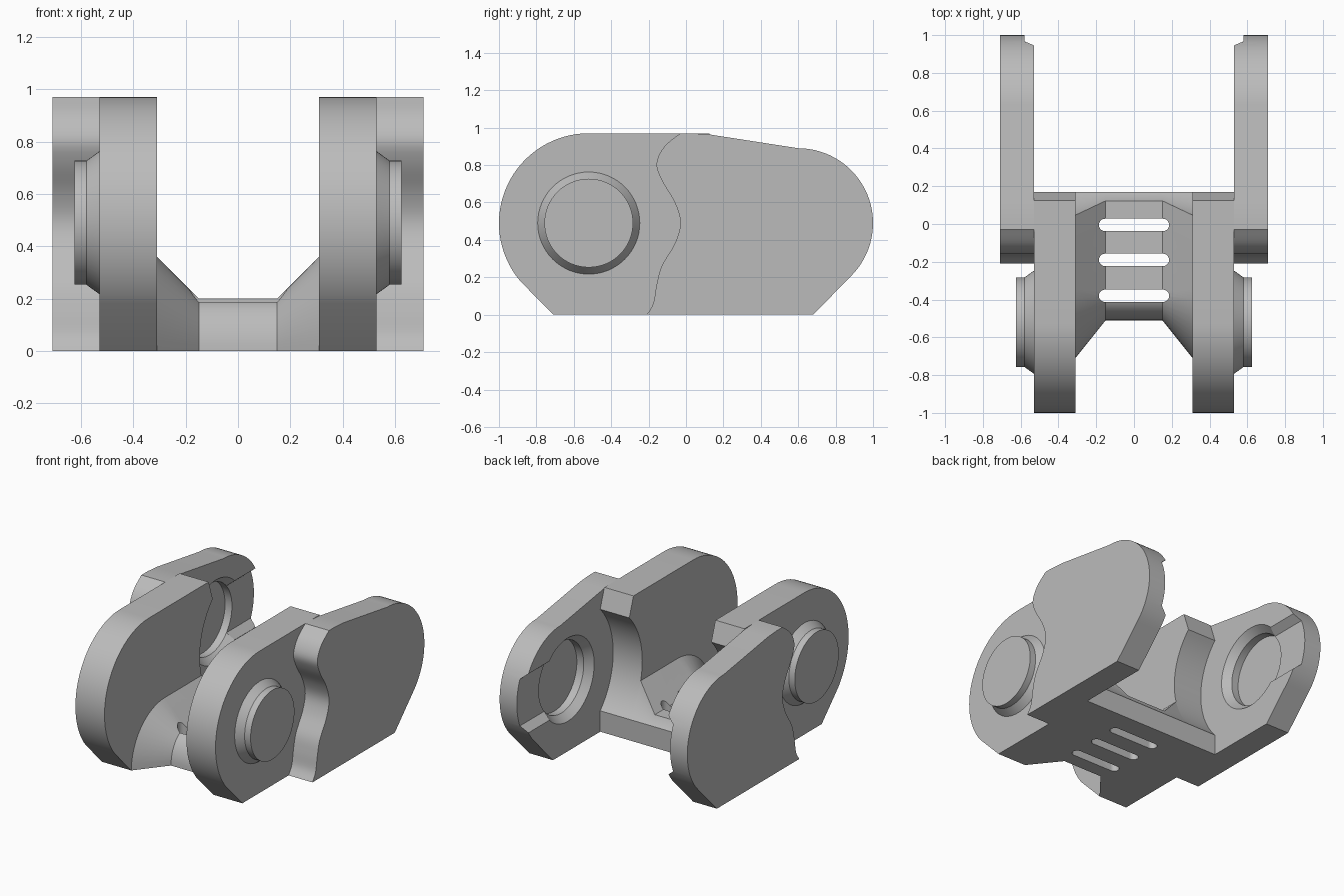
import bpy, bmesh
from math import sin, cos, pi, radians, sqrt, acos, asin

if "Cube" in bpy.data.objects:
    bpy.data.objects.remove(bpy.data.objects["Cube"])

grey = bpy.data.materials.new("matte grey")
grey.use_nodes = True
grey.diffuse_color = (0.5, 0.5, 0.5, 1)
grey.node_tree.nodes["Principled BSDF"].inputs["Base Color"].default_value = (0.5, 0.5, 0.5, 1)

AXIS_Z = 0.49        # height of the pivot axis
PIVOT = 0.52         # distance of each pivot from the middle
IN, MID, OUT = 0.31, 0.53, 0.71   # plate faces across the width


def arc(cy, cz, r, a0, a1, n=24):
    steps = [radians(a0 + (a1 - a0) * i / n) for i in range(n + 1)]
    return [(cy + r * cos(a), cz + r * sin(a)) for a in steps]


def loft(name, rings):
    """Closed solid through matching rings of 3D points."""
    bm = bmesh.new()
    loops = [[bm.verts.new(p) for p in ring] for ring in rings]
    for a, b in zip(loops, loops[1:]):
        for i in range(len(a)):
            j = (i + 1) % len(a)
            bm.faces.new((a[i], a[j], b[j], b[i]))
    bm.faces.new(loops[0])
    bm.faces.new(loops[-1])
    bmesh.ops.recalc_face_normals(bm, faces=bm.faces)
    mesh = bpy.data.meshes.new(name)
    bm.to_mesh(mesh)
    bm.free()
    mesh.materials.append(grey)
    ob = bpy.data.objects.new(name, mesh)
    bpy.context.collection.objects.link(ob)
    return ob


def side_prism(name, outline, x0, x1):
    return loft(name, [[(x, y, z) for y, z in outline] for x in (x0, x1)])


def turned(name, cy, stations):
    """Round part about the pivot axis from (x, radius) stations."""
    return loft(name, [[(x, y, z) for y, z in arc(cy, AXIS_Z, r, 0, 360, 64)[:-1]]
                       for x, r in stations])


def activate(ob):
    bpy.ops.object.select_all(action='DESELECT')
    ob.select_set(True)
    bpy.context.view_layer.objects.active = ob


def cut(ob, cutters):
    for c in cutters:
        c.hide_render = True
        mod = ob.modifiers.new("cut", 'BOOLEAN')
        mod.operation, mod.solver, mod.object = 'DIFFERENCE', 'EXACT', c
        activate(ob)
        bpy.ops.object.modifier_apply(modifier=mod.name)
        bpy.data.objects.remove(c)


def finish(ob, mirror=True):
    if mirror:
        ob.modifiers.new("mirror", 'MIRROR')
        activate(ob)
        bpy.ops.object.modifier_apply(modifier="mirror")
    activate(ob)
    bpy.ops.object.shade_smooth_by_angle(angle=radians(25))


# Inner plates: round front, hollow rear end that clears the next link
R = 0.5
REAR = 0.17
half = 180 / pi * acos((0.53 - REAR) / R)
inner = [(-0.71, 0)] + arc(-PIVOT, AXIS_Z, 0.48, 220, 90, 32) + [(0.125, 0.97)]
inner += arc(0.53, AXIS_Z, R, 180 - half, 180 + half) + [(REAR, 0)]
finish(side_prism("inner_plates", inner, IN, MID))

# Outer plates: wavy front edge, rounded rear
knots = [(-0.21, 0), (-0.175, 0.06), (-0.157, 0.16), (-0.13, 0.26), (-0.06, 0.38),
         (-0.03, 0.49), (-0.06, 0.6), (-0.13, 0.72), (-0.157, 0.81), (-0.115, 0.9), (-0.03, 0.97)]


def spline(p, n=5):
    out = []
    for i in range(len(p) - 1):
        a, b, c, d = p[max(i - 1, 0)], p[i], p[i + 1], p[min(i + 2, len(p) - 1)]
        for k in range(n):
            t = k / n
            out.append(tuple(0.5 * (2 * b[m] + (c[m] - a[m]) * t
                       + (2 * a[m] - 5 * b[m] + 4 * c[m] - d[m]) * t * t
                       + (3 * b[m] - a[m] - 3 * c[m] + d[m]) * t ** 3) for m in (0, 1)))
    return out + [p[-1]]


outer = spline(knots) + [(0.03, 0.97), (0.13, 0.963)]
outer += arc(0.6, AXIS_Z, 0.4, 90, -45, 32) + [(0.68, 0)]
plates = side_prism("outer_plates", outer, MID, OUT)

# Stepped round socket and the tapered lead-in to it
socket = turned("socket_cutter", PIVOT, [(0.52, 0.293), (0.58, 0.243), (0.632, 0.243)])
section = [(0.52, 0.21), (0.58, 0.16), (0.58, -0.16), (0.52, -0.21)]
lead_in = loft("lead_in_cutter", [[(x, y, AXIS_Z + z) for x, z in section] for y in (0.7, 1.1)])
cut(plates, [socket, lead_in])
finish(plates)

# Pivot pegs with a conical foot
finish(turned("pegs", -PIVOT, [(0.5, 0.273), (MID, 0.273), (0.58, 0.237), (0.625, 0.237)]))


# Floor with ramped sides, rounded front and hollow rear
def floor_ring(x, front, crest, h):
    pts = [(front + (crest - front) * (1 - cos(t)), h * sin(t))
           for t in [pi / 2 * i / 12 for i in range(13)]]
    top = 180 - 180 / pi * asin((h - AXIS_Z) / R)
    pts += arc(0.53, AXIS_Z, R, top, 180 + half, 8) + [(REAR, 0)]
    return [(x, y, z) for y, z in pts]


edge, centre = (-0.71, -0.35, 0.36), (-0.51, -0.36, 0.2)
floor = loft("floor", [floor_ring(-IN, *edge), floor_ring(-0.15, *centre),
                       floor_ring(0.15, *centre), floor_ring(IN, *edge)])

# Three round-ended slots
slots = []
for y in (-0.005, -0.19, -0.38):
    outline = [(0.153 + a, b) for a, b in arc(0, 0, 0.033, -90, 90, 10)]
    outline += [(a - 0.153, b) for a, b in arc(0, 0, 0.033, 90, 270, 10)]
    slots.append(loft("slot_cutter", [[(a, y + b, z) for a, b in outline] for z in (-0.1, 0.6)]))
cut(floor, slots)
finish(floor, mirror=False)
